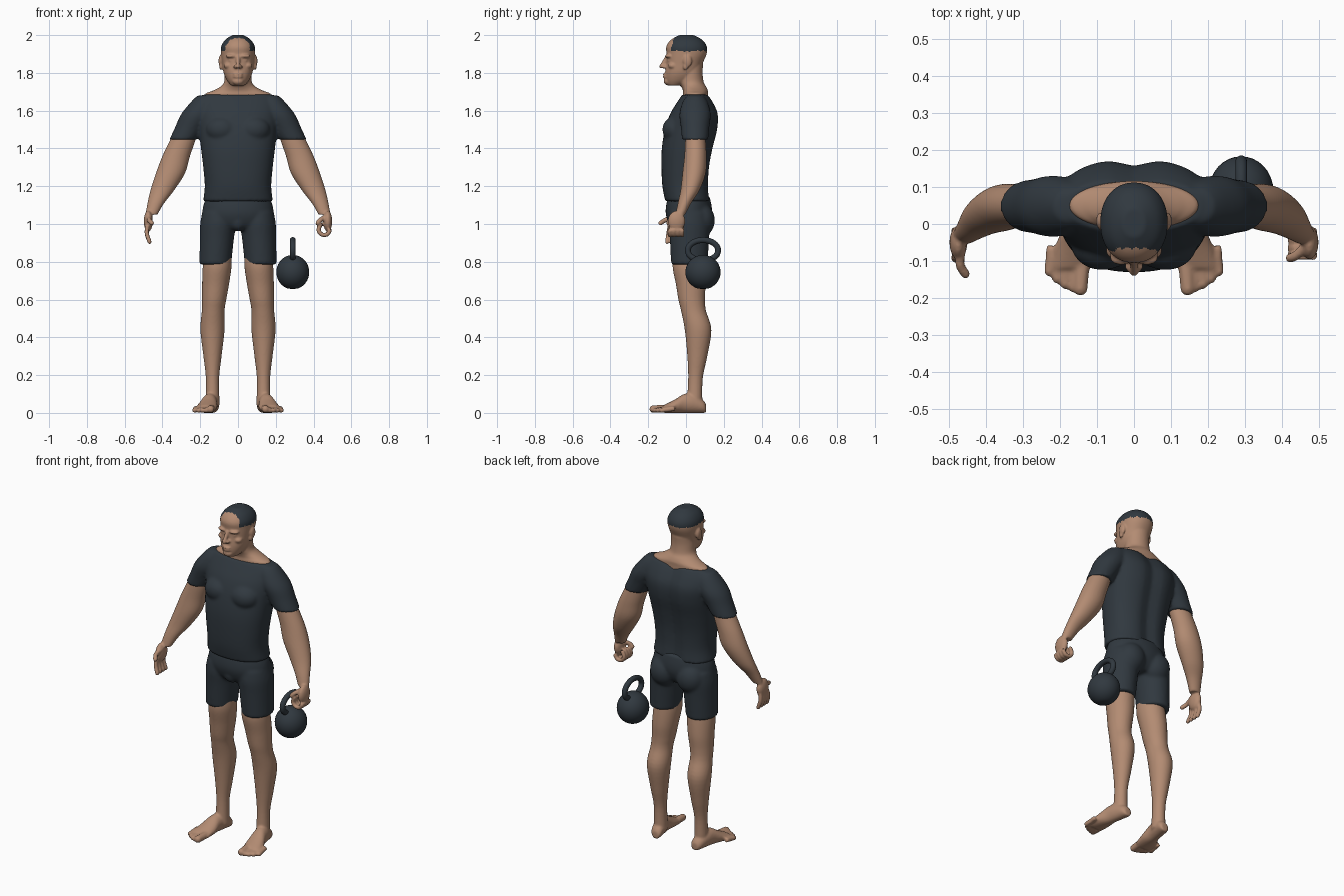
import bpy, bmesh, math
from mathutils import Vector, Matrix

cube = bpy.data.objects.get("Cube")
if cube:
    bpy.data.objects.remove(cube, do_unlink=True)


def material(name, colour):
    m = bpy.data.materials.new(name)
    m.use_nodes = True
    m.diffuse_color = (*colour, 1)
    node = m.node_tree.nodes["Principled BSDF"]
    node.inputs["Base Color"].default_value = m.diffuse_color
    node.inputs["Roughness"].default_value = 0.7
    return m


SKIN = material("skin", (0.45, 0.26, 0.17))
CHARCOAL = material("charcoal", (0.03, 0.04, 0.05))


def spline(rows, steps=5):
    """Smooth rows of numbers with a Catmull-Rom curve."""
    rows = [Vector(row) for row in rows]
    padded = [rows[0], *rows, rows[-1]]
    smooth = []
    for before, start, end, after in zip(padded, padded[1:], padded[2:], padded[3:]):
        leave, arrive = (end - before) / 2, (after - start) / 2
        for k in range(steps):
            t = k / steps
            ease = t * t * (3 - 2 * t)
            smooth.append(start.lerp(end, ease) + leave * (t * (1 - t) ** 2) - arrive * (t * t * (1 - t)))
    return smooth + [rows[-1]]


def circle(count):
    return [math.tau * k / count for k in range(count)]


def skin_rings(bm, rings):
    """Bridge rings of points and cap both ends."""
    rings = [[bm.verts.new(point) for point in ring] for ring in rings]
    for low, high in zip(rings, rings[1:]):
        for i in range(len(low)):
            bm.faces.new((low[i - 1], low[i], high[i], high[i - 1]))
    bm.faces.new(rings[0])
    bm.faces.new(rings[-1])


def stack(bm, rows, side=1, depth_axis=(0, 1, 0), power=2.0):
    """Loft of cross-sections: x, y, z, half width, half depth."""
    def squared(value):
        return math.copysign(abs(value) ** (2 / power), value)
    rings = []
    for x, y, z, width, depth in spline(rows):
        centre = Vector((x * side, y, z))
        rings.append([centre + Vector((width * squared(math.cos(a)), 0, 0))
                      + Vector(depth_axis) * depth * squared(math.sin(a)) for a in circle(48)])
    skin_rings(bm, rings)


def ball(bm, centre, radii):
    place = Matrix.Translation(centre) @ Matrix.Diagonal((*radii, 1))
    bmesh.ops.create_uvsphere(bm, u_segments=32, v_segments=20, radius=1, matrix=place)


def tube(bm, points, radius, across):
    """Round-ended tube along a path."""
    path = spline(points)
    rings = []
    for i, point in enumerate(path):
        along = (path[min(i + 1, len(path) - 1)] - path[max(i - 1, 0)]).normalized()
        u = Vector(across)
        u = (u - along * u.dot(along)).normalized()
        w = along.cross(u)
        rings.append([point + (u * math.cos(a) + w * math.sin(a)) * radius for a in circle(20)])
    skin_rings(bm, rings)
    ball(bm, path[-1], (radius, radius, radius))


def finish(name, bm, mat, voxel=None, smooth=3):
    """Make the object, fusing overlapping pieces into one skin."""
    bmesh.ops.recalc_face_normals(bm, faces=bm.faces)
    mesh = bpy.data.meshes.new(name)
    bm.to_mesh(mesh)
    bm.free()
    ob = bpy.data.objects.new(name, mesh)
    bpy.context.collection.objects.link(ob)
    if voxel:
        fuse = ob.modifiers.new("fuse", 'REMESH')
        fuse.mode = 'VOXEL'
        fuse.voxel_size = voxel
        relax = ob.modifiers.new("relax", 'SMOOTH')
        relax.iterations = smooth
        graph = bpy.context.evaluated_depsgraph_get()
        ob.data = bpy.data.meshes.new_from_object(ob.evaluated_get(graph))
        ob.modifiers.clear()
    ob.data.materials.clear()
    ob.data.materials.append(mat)
    for face in ob.data.polygons:
        face.use_smooth = True
    return ob


# Shirt: torso with a spine groove, chest and sleeves
bm = bmesh.new()
torso = [(.01, 1.12, .185, .12), (0, 1.2, .176, .125), (0, 1.3, .184, .13), (.01, 1.4, .196, .138),
         (.03, 1.5, .207, .142), (.045, 1.58, .215, .13), (.05, 1.64, .21, .1), (.05, 1.685, .185, .07)]
stack(bm, [(0, *row) for row in torso], power=2.3)
for v in bm.verts:
    if v.co.y > .06:
        v.co.y -= .02 * math.exp(-(v.co.x / .045) ** 2)
for side in (1, -1):
    ball(bm, (side * .085, -.055, 1.5), (.085, .07, .07))
    sleeve = [(.17, 1.68, .045), (.18, 1.645, .07), (.215, 1.58, .087), (.255, 1.51, .079), (.29, 1.447, .073)]
    stack(bm, [(x, .048, z, width, width * .95) for x, z, width in sleeve], side)
finish("shirt", bm, CHARCOAL, voxel=.009, smooth=5)

# Shorts: hips, seat and two legs
bm = bmesh.new()
hips = [(1.15, .165, .108), (1.1, .183, .12), (1.05, .19, .122), (1, .185, .105), (.97, .15, .08)]
stack(bm, [(0, .015, *row) for row in hips])
ball(bm, (0, -.05, 1.01), (.045, .05, .05))
for side in (1, -1):
    ball(bm, (side * .088, .075, 1.02), (.083, .078, .09))
    trouser = [(.1, 1.06, .09), (.105, 1, .095), (.112, .92, .09), (.12, .785, .084)]
    stack(bm, [(x, .018, z, width, width * 1.15) for x, z, width in trouser], side)
finish("shorts", bm, CHARCOAL, voxel=.009, smooth=5)

# Legs with feet and toes
for name, side in (("left", 1), ("right", -1)):
    bm = bmesh.new()
    shin = [(.01, .84, .07), (.013, .77, .076), (.025, .68, .071), (.03, .6, .064), (.04, .54, .06),
            (.064, .44, .064), (.06, .3, .048), (.05, .18, .035), (.045, .04, .038)]
    stack(bm, [(min(.135, .18 - .09 * z), y, z, width, width * 1.1) for y, z, width in shin], side)
    foot = [(.107, .02, .022), (.09, .033, .034), (.04, .039, .05), (-.01, .041, .05),
            (-.06, .052, .035), (-.12, .056, .02)]
    stack(bm, [(.15 - .18 * y, y, height, width, height) for y, width, height in foot],
          side, depth_axis=(0, 0, 1))
    for toe in range(5):
        x, radius = .14 + toe * .021, .0135 if toe else .02
        tip = toe * toe * .0028 - .174
        tube(bm, [(side * x, tip + .07, .024), (side * (x + .005), tip, radius)], radius, (1, 0, 0))
    finish(name + "_leg", bm, SKIN, voxel=.0065)

# Arms: the left hand is hooked, the right hand hangs open
for name, side in (("left", 1), ("right", -1)):
    bm = bmesh.new()
    arm = [(.26, .05, 1.53, .06), (.29, .05, 1.45, .067), (.327, .05, 1.36, .073), (.357, .043, 1.27, .077),
           (.4, .022, 1.18, .063), (.435, -.008, 1.11, .044), (.458, -.03, 1.05, .032)]
    stack(bm, [(x, y, z, width, width * .8) for x, y, z, width in arm], side)
    ball(bm, (side * .475, -.05, 1.015), (.024, .046, .055))
    for finger in range(4):
        y = finger * .022 - .086
        if side > 0:
            hook = [(.457 + .031 * math.cos(k), y, .972 - .031 * math.sin(k)) for k in range(5)]
            tube(bm, hook, .0115, (0, 1, 0))
        else:
            tip = finger * .027 - .1
            tube(bm, [(-.48, y, .99), (-.483, (y + tip) / 2, .95), (-.468, tip, .905)], .0115, (1, 0, 0))
    curl, reach = (.422, -.092) if side > 0 else (.456, -.135)
    tube(bm, [(side * .465, -.06, 1.04), (side * (curl + .015), (reach - .08) / 2, 1.022),
              (side * curl, reach, 1.005)], .0125, (0, 0, 1))
    finish(name + "_arm", bm, SKIN, voxel=.006, smooth=2)

# Head, face and neck
bm = bmesh.new()
skull = [(-.06, 1.733, .036, .035), (-.035, 1.76, .058, .073), (-.02, 1.8, .076, .09), (-.008, 1.85, .084, .096),
         (.003, 1.9, .09, .106), (.003, 1.94, .089, .107), (.003, 1.975, .068, .083), (.003, 2, .03, .038)]
stack(bm, [(0, *row) for row in skull], power=2.15)
neck = [(.05, 1.65, .165), (.05, 1.687, .175), (.05, 1.705, .135), (.042, 1.725, .096),
        (.028, 1.75, .074), (.022, 1.8, .07), (.025, 1.85, .068)]
stack(bm, [(0, *row, .066) for row in neck])
tube(bm, [(0, -.1, 1.885), (0, -.114, 1.86), (0, -.131, 1.834)], .011, (1, 0, 0))
ball(bm, (0, -.097, 1.756), (.03, .021, .021))
for lip in (1.779, 1.793):
    ball(bm, (0, -.108, lip), (.026, .014, .0075))
for side in (1, -1):
    nostril, brow, eye = side * .013, side * .034, side * .034
    ball(bm, (nostril, -.116, 1.832), (.011, .013, .009))
    ball(bm, (brow, -.089, 1.889), (.032, .022, .011))
    ball(bm, (eye, -.084, 1.866), (.016, .014, .009))
    cheek, ear = side * .05, side * .09
    ball(bm, (cheek, -.07, 1.838), (.026, .025, .018))
    ball(bm, (ear, .008, 1.862), (.013, .023, .034))
    ball(bm, (ear, -.002, 1.835), (.009, .014, .02))
head = finish("head", bm, SKIN, voxel=.0055, smooth=2)

# Cropped hair, with a ragged hairline
head.data.materials.append(CHARCOAL)
for face in head.data.polygons:
    x, y, z = face.center
    ragged = .004 * (math.sin(x * 260) + math.sin(y * 230))
    temple = .016 * math.exp(-((abs(x) - .065) / .02) ** 2)
    if z > 1.917 + ragged / 2 and y > ragged - temple - .062:
        face.material_index = 1

# Kettlebell: flat-bottomed ball and arched handle
middle, depth = .29, .09
bm = bmesh.new()
ball(bm, (middle, depth, .745), (.087, .093, .091))
for v in bm.verts:
    v.co.z = max(v.co.z, .657)
finish("kettlebell_ball", bm, CHARCOAL)
bm = bmesh.new()
sweep = [math.radians(angle) for angle in range(-60, 241, 30)]
tube(bm, [(middle, depth + .08 * math.cos(a), .86 + .055 * math.sin(a)) for a in sweep], .0155, (1, 0, 0))
finish("kettlebell_handle", bm, CHARCOAL)
